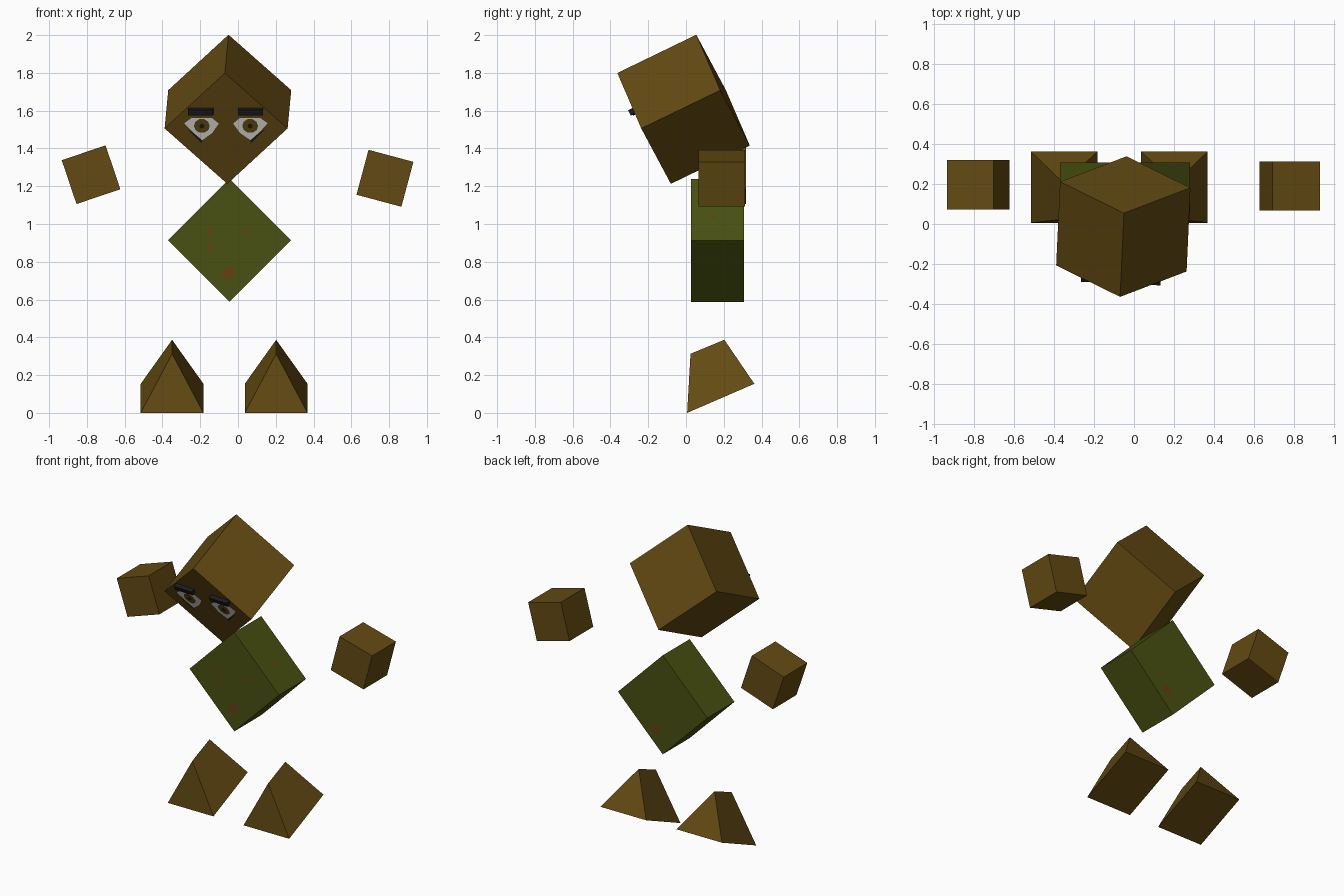
import bpy, bmesh, math
from mathutils import Matrix, Vector

if "Cube" in bpy.data.objects:
    bpy.data.objects.remove(bpy.data.objects["Cube"])


def material(name, rgb):
    m = bpy.data.materials.new(name)
    m.diffuse_color = (*rgb, 1)
    m.use_nodes = True
    m.node_tree.nodes["Principled BSDF"].inputs["Base Color"].default_value = m.diffuse_color
    return m


BROWN = material("brown", (0.125, 0.068, 0.006))
GREEN = material("olive green", (0.068, 0.082, 0.006))
ORANGE = material("rust orange", (0.13, 0.05, 0.005))
WHITE = material("eye white", (0.75, 0.75, 0.72))
BLACK = material("brow black", (0.012, 0.012, 0.014))


def make(name, verts, faces, mat, matrix=Matrix()):
    mesh = bpy.data.meshes.new(name)
    bm = bmesh.new()
    vs = [bm.verts.new(matrix @ Vector(v)) for v in verts]
    for f in faces:
        bm.faces.new([vs[i] for i in f])
    if len(faces) > 1:
        bmesh.ops.recalc_face_normals(bm, faces=bm.faces)
    bm.to_mesh(mesh)
    bm.free()
    mesh.materials.append(mat)
    ob = bpy.data.objects.new(name, mesh)
    bpy.context.collection.objects.link(ob)
    return ob


def box(name, size, mat, matrix):
    verts = [(x * size[0] / 2, y * size[1] / 2, z * size[2] / 2)
             for x in (-1, 1) for y in (-1, 1) for z in (-1, 1)]
    faces = [(0, 1, 3, 2), (4, 6, 7, 5), (0, 4, 5, 1),
             (2, 3, 7, 6), (0, 2, 6, 4), (1, 5, 7, 3)]
    return make(name, verts, faces, mat, matrix)


def plate(name, points, mat, matrix, lift):
    """Flat painted polygon in the local xy plane, facing local +z."""
    return make(name, [(x, y, lift) for x, y in points],
                [tuple(range(len(points)))], mat, matrix)


def disc(cx, cy, r, n=10):
    return [(cx + r * math.cos(2 * math.pi * i / n),
             cy + r * math.sin(2 * math.pi * i / n)) for i in range(n)]


def frame(origin, right, up):
    """Matrix whose local x, y, z are right, up and outward."""
    u = Vector(right).normalized()
    n = u.cross(Vector(up)).normalized()
    v = n.cross(u)
    m = Matrix((u, v, n)).transposed().to_4x4()
    m.translation = Vector(origin)
    return m


def tilt(loc, deg):
    return Matrix.Translation(loc) @ Matrix.Rotation(math.radians(deg), 4, 'Y')


# Head: cube standing on its corner edge, leaning forward
face = frame((-0.063, -0.222, 1.506), (0.65, -0.03, 0), (-0.015, -0.285, 0.59))
box("head", (0.461, 0.461, 0.465), BROWN,
    face @ Matrix.Translation((0, 0, -0.2325)) @ Matrix.Rotation(math.pi / 4, 4, 'Z'))

# Eyes and brows, mirrored about the middle of the face
eye = [(-0.093, 0.032), (-0.055, 0.062), (0.055, 0.062),
       (0.09, 0.03), (0.055, -0.025), (0.0, -0.068), (-0.05, -0.02)]
for side, s in (("left", 1), ("right", -1)):
    def place(pts):
        out = [(s * (x - 0.128), y) for x, y in pts]
        return out if s > 0 else out[::-1]
    lid = [(-0.08, 0.0), (-0.05, -0.02), (0.0, -0.068), (0.0, -0.088)]
    plate(side + "_eye_white", place(eye[::-1]), WHITE, face, 0.003)
    plate(side + "_lower_lid", place(lid[::-1]), BLACK, face, 0.004)
    plate(side + "_iris", place(disc(0.0, 0.017, 0.042)), BROWN, face, 0.005)
    plate(side + "_pupil", place(disc(0.0, 0.017, 0.014, 8)), BLACK, face, 0.007)
    box(side + "_brow", (0.133, 0.03, 0.026), BLACK,
        face @ Matrix.Translation((s * -0.132, 0.105, 0.013)))

# Body: square block turned to a diamond
body_centre = Vector((-0.045, 0.166, 0.913))
box("body", (0.46, 0.28, 0.46), GREEN, tilt(body_centre, 45))

# Small spots on the body faces
front = frame((0, 0.026, 0), (1, 0, 0), (0, 0, 1))
back = frame((0, 0.306, 0), (-1, 0, 0), (0, 0, 1))
flank = frame((0.116, 0.166, 1.076), (0, 1, 0), (-1, 0, 1))
plate("front_spot", disc(-0.05, 0.738, 0.033), ORANGE, front, 0.003)
plate("back_spot", disc(0.0, 0.74, 0.033), ORANGE, back, 0.003)
for i, (x, z) in enumerate([(-0.145, 0.955), (-0.145, 0.875), (0.04, 0.955)]):
    plate("front_dot_%d" % i, disc(x, z, 0.014, 8), ORANGE, front, 0.003)
plate("side_dot", disc(-0.02, -0.055, 0.014, 8), ORANGE, flank, 0.003)

# Floating hands
box("left_hand", (0.245,) * 3, BROWN, tilt((-0.778, 0.196, 1.261), -18.7))
box("right_hand", (0.246,) * 3, BROWN, tilt((0.778, 0.19, 1.242), 15))

# Feet: wedges with a triangular front and a sloping sole
for name, x in (("left_foot", -0.349), ("right_foot", 0.202)):
    w = 0.166
    verts = [(x - w, 0.006, 0.0), (x + w, 0.006, 0.0), (x, 0.024, 0.313),
             (x - w, 0.362, 0.154), (x + w, 0.362, 0.154), (x, 0.203, 0.387)]
    make(name, verts, [(0, 1, 2), (3, 5, 4), (0, 3, 4, 1),
                       (0, 2, 5, 3), (1, 4, 5, 2)], BROWN)
